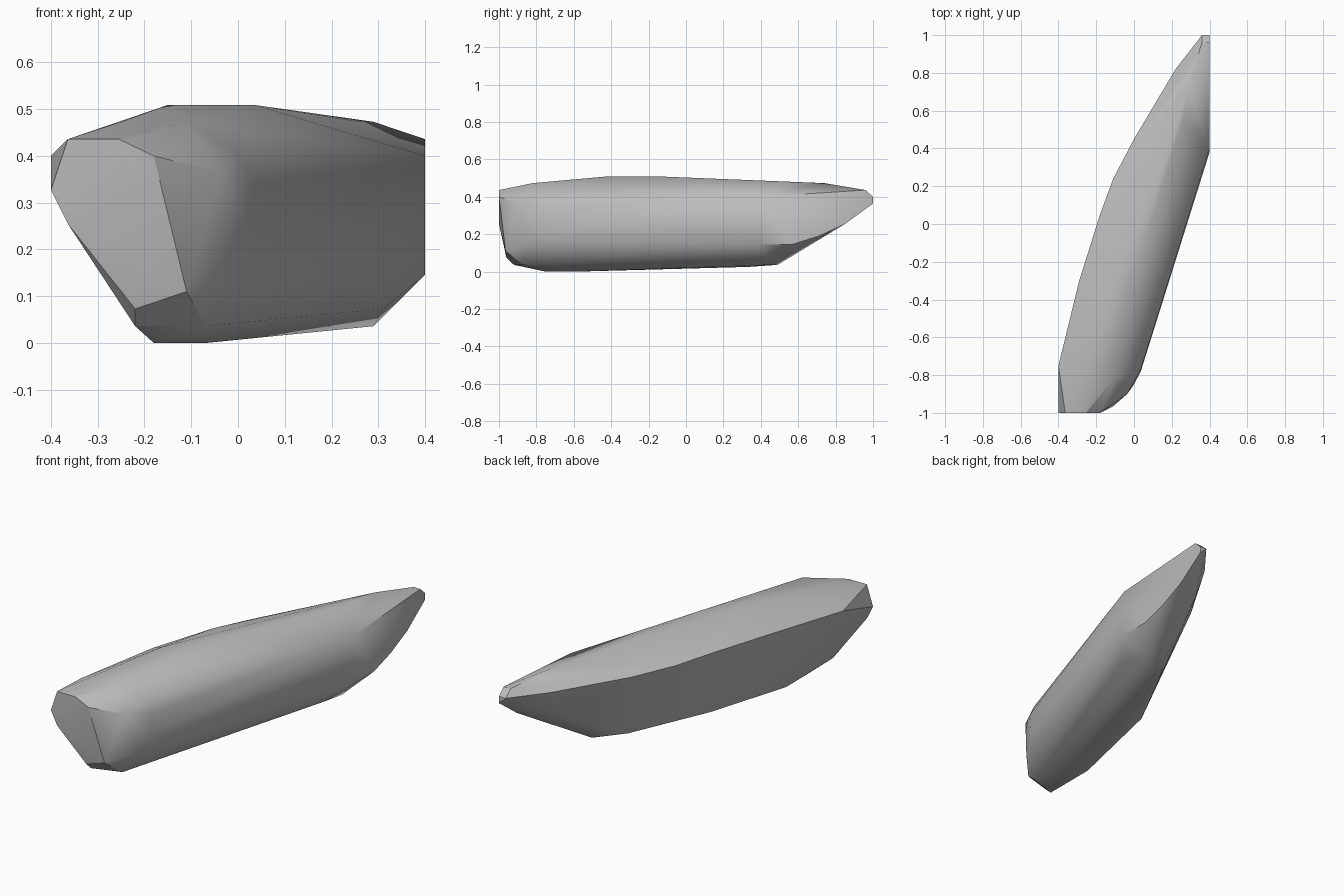
import bpy
import bmesh

old = bpy.data.objects.get("Cube")
if old:
    bpy.data.objects.remove(old, do_unlink=True)

# Plain grey stone colour
grey = bpy.data.materials.new("stone_grey")
grey.use_nodes = True
tone = (0.5, 0.5, 0.5, 1)
grey.diffuse_color = tone
grey.node_tree.nodes["Principled BSDF"].inputs["Base Color"].default_value = tone

# Corner points of the shard, grouped by region
front_face = [(-.364, -1, .436), (-.255, -1, .436), (-.18, -1, .4),
              (-.4, -1, .327), (-.364, -1, .255)]
front_chamfer = [(-.22, -.96, .073), (-.22, -.92, .036), (-.11, -.965, .11),
                 (-.07, -.87, .036), (-.036, -.9, .364), (0, -.85, .146)]
side_corner = [(0, -.79, .4), (.036, -.78, .22), (.036, -.77, .34)]
keel = [(-.18, -.75, 0), (-.18, -.58, 0), (-.07, -.6, 0), (-.1, -.06, .045),
        (.11, .33, .025), (.21, .49, .036), (.29, .46, .036), (.31, .28, .073)]
flat_side = [(.4, .38, .146), (.4, .57, .146), (.4, .71, .19), (.4, .85, .255),
             (.4, 1, .364), (.4, 1, .4), (.4, .96, .436), (.4, .4, .4)]
left_wall = [(.24, .77, .26), (.35, .66, .155)]
rim = [(-.4, -.75, .4), (-.29, -.3, .42), (-.18, .05, .42), (-.11, .24, .41),
       (0, .45, .4), (.22, .82, .4), (.36, 1, .4), (.36, .96, .436)]
crest = [(-.25, -.82, .473), (-.11, -.82, .473), (-.15, -.42, .509),
         (-.07, -.42, .509), (.036, -.15, .509), (.14, .3, .49),
         (.26, .55, .473), (.29, .74, .473)]

# Wrap the points in a convex skin
bm = bmesh.new()
for group in (front_face, front_chamfer, side_corner, keel, flat_side,
              left_wall, rim, crest):
    for point in group:
        bm.verts.new(point)
bmesh.ops.convex_hull(bm, input=bm.verts[:])
loose = [v for v in bm.verts if not v.link_faces]
bmesh.ops.delete(bm, geom=loose, context="VERTS")
bmesh.ops.dissolve_limit(bm, angle_limit=.02, verts=bm.verts[:], edges=bm.edges[:])
bmesh.ops.recalc_face_normals(bm, faces=bm.faces[:])

mesh = bpy.data.meshes.new("stone_shard")
bm.to_mesh(mesh)
bm.free()
mesh.materials.append(grey)
shard = bpy.data.objects.new("stone_shard", mesh)
bpy.context.collection.objects.link(shard)

# Soft shading with crisp ridges
for obj in bpy.context.selected_objects:
    obj.select_set(False)
shard.select_set(True)
bpy.context.view_layer.objects.active = shard
bpy.ops.object.shade_smooth_by_angle(angle=.5)
